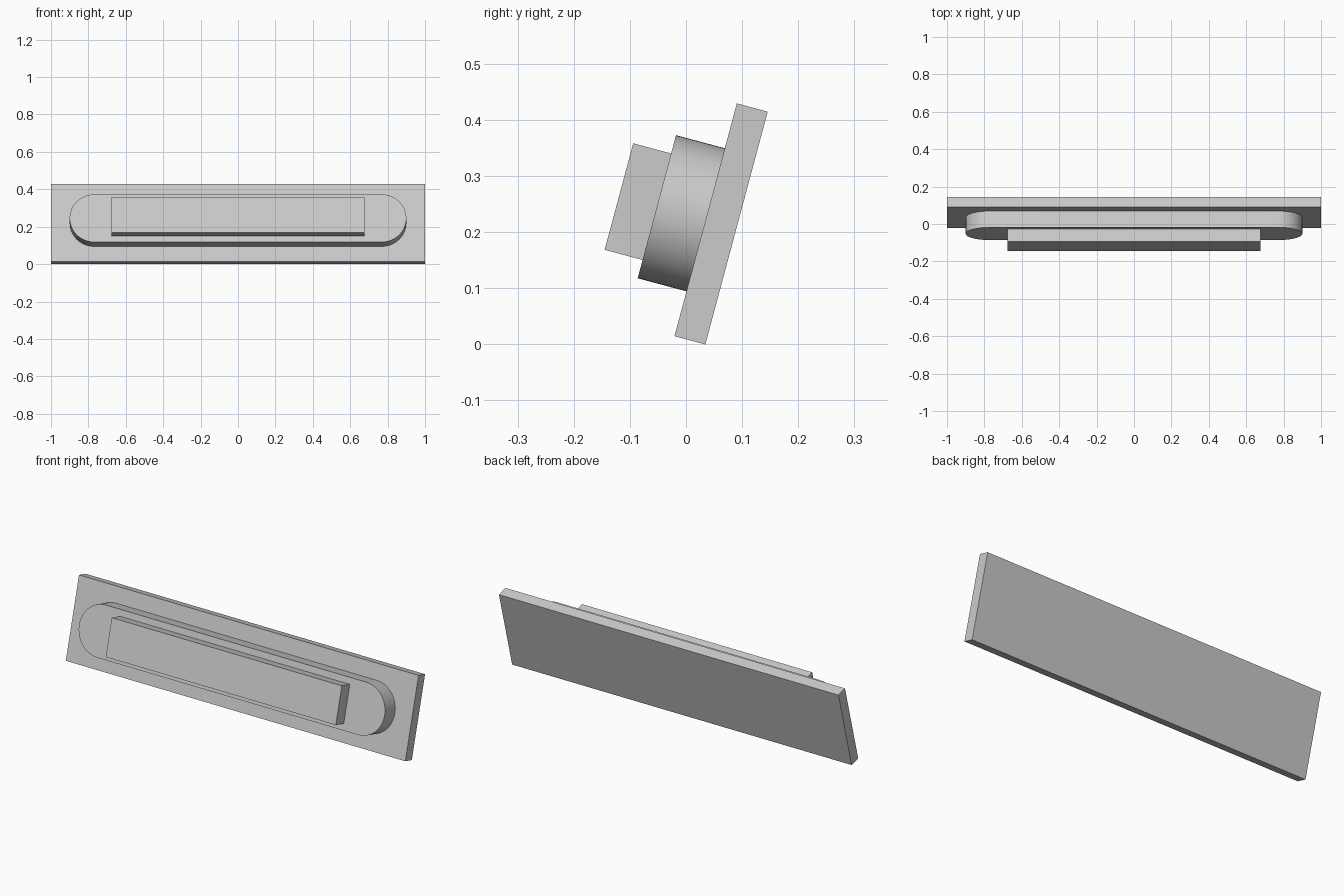
import bpy, bmesh, math
from mathutils import Matrix, Vector

if "Cube" in bpy.data.objects:
    bpy.data.objects.remove(bpy.data.objects["Cube"], do_unlink=True)

TILT = math.radians(15)
BOARD_H, BOARD_T = 0.4294, 0.057
PAD_T, BLOCK_T = 0.09, 0.07

grey = bpy.data.materials.new("plain_grey")
grey.use_nodes = True
colour = (0.6, 0.6, 0.6, 1)
grey.diffuse_color = colour
grey.node_tree.nodes["Principled BSDF"].inputs["Base Color"].default_value = colour

# The whole stack leans back; its origin is the middle of the board's front face
lean = (Matrix.Translation((0, 0.035, 0.222))
        @ Matrix.Rotation(-TILT, 4, "X"))


def rectangle(width, height):
    w, h = width / 2, height / 2
    return [(-w, -h), (w, -h), (w, h), (-w, h)]


def stadium(width, height, steps=32):
    r = height / 2
    points = []
    for side, start in ((1, -math.pi / 2), (-1, math.pi / 2)):
        for i in range(steps + 1):
            a = start + math.pi * i / steps
            points.append((side * (width / 2 - r) + r * math.cos(a), r * math.sin(a)))
    return points


def slab(name, outline, back, front):
    """Extrude an outline forward, from distance back to distance front."""
    bm = bmesh.new()
    face = bm.faces.new([bm.verts.new((x, -back, z)) for x, z in outline])
    new = bmesh.ops.extrude_face_region(bm, geom=[face])["geom"]
    bmesh.ops.translate(bm, vec=Vector((0, back - front, 0)),
                        verts=[v for v in new if isinstance(v, bmesh.types.BMVert)])
    bmesh.ops.recalc_face_normals(bm, faces=bm.faces)
    bmesh.ops.transform(bm, matrix=lean, verts=bm.verts)
    mesh = bpy.data.meshes.new(name)
    bm.to_mesh(mesh)
    bm.free()
    mesh.materials.append(grey)
    obj = bpy.data.objects.new(name, mesh)
    bpy.context.collection.objects.link(obj)
    return obj


# Back board, rounded pad and front block
slab("back_board", rectangle(2, BOARD_H), -BOARD_T, 0)
pad = slab("rounded_pad", stadium(1.8, 0.264), 0, PAD_T)
slab("front_block", rectangle(1.355, 0.1965), PAD_T, PAD_T + BLOCK_T)

bpy.ops.object.select_all(action="DESELECT")
pad.select_set(True)
bpy.context.view_layer.objects.active = pad
bpy.ops.object.shade_smooth_by_angle(angle=math.radians(30))
